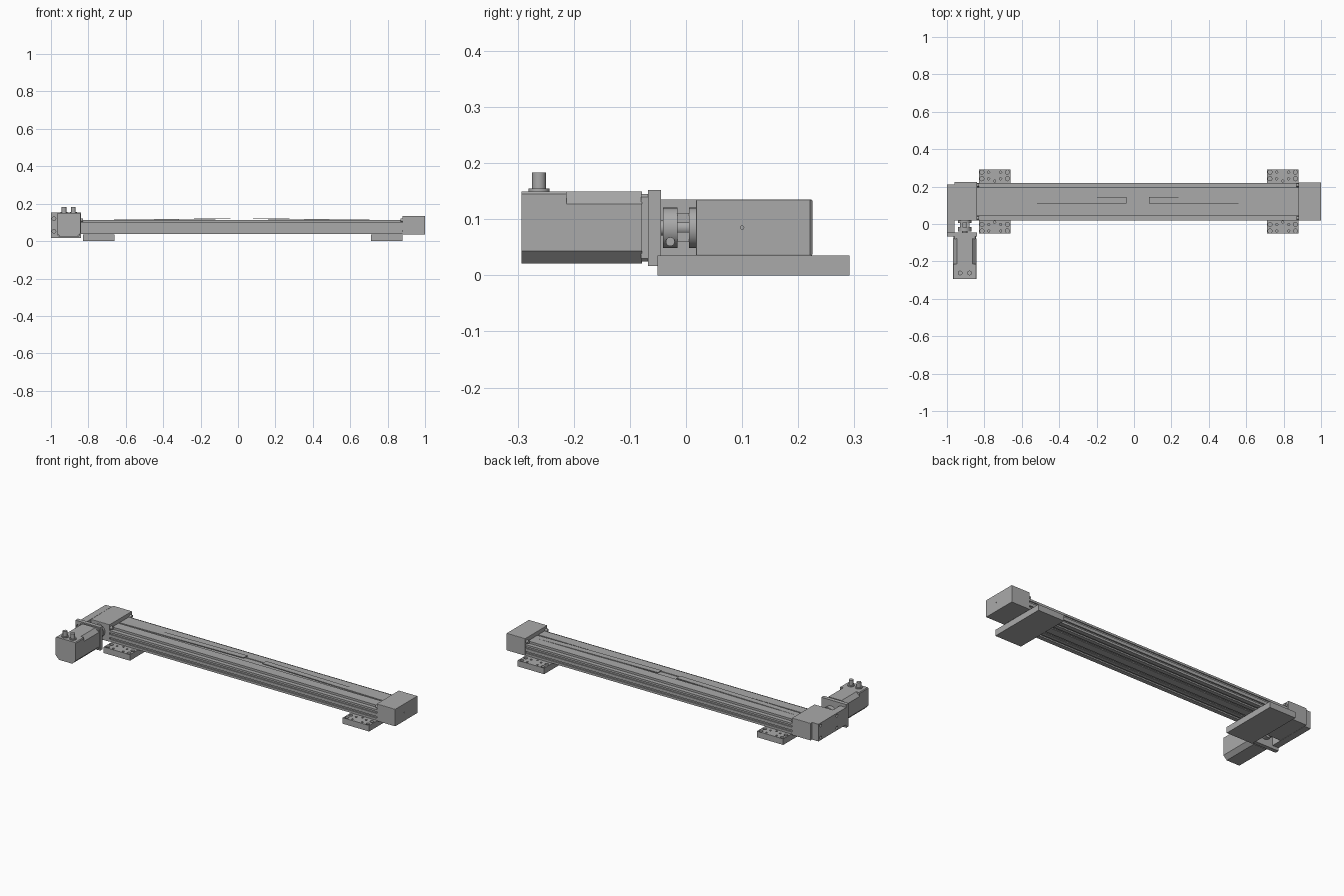
import bpy, bmesh, math
from mathutils import Matrix, Vector

cube = bpy.data.objects.get("Cube")
if cube:
    bpy.data.objects.remove(cube, do_unlink=True)


def make_material(name, value):
    mat = bpy.data.materials.new(name)
    mat.use_nodes = True
    colour = (value, value, value, 1)
    mat.diffuse_color = colour
    mat.node_tree.nodes["Principled BSDF"].inputs["Base Color"].default_value = colour
    return mat


GREY = make_material("aluminium grey", 0.4)
MID_Y = 0.12          # centre line of the rail
MOTOR_X, MOTOR_Z = -0.905, 0.085
AXES = {"x": Matrix.Rotation(math.pi / 2, 4, "Y"),
        "y": Matrix.Rotation(-math.pi / 2, 4, "X"),
        "z": Matrix.Identity(4)}


def finish(name, bm, smooth=False):
    bmesh.ops.recalc_face_normals(bm, faces=bm.faces)
    mesh = bpy.data.meshes.new(name)
    bm.to_mesh(mesh)
    bm.free()
    mesh.materials.append(GREY)
    obj = bpy.data.objects.new(name, mesh)
    bpy.context.collection.objects.link(obj)
    if smooth:
        bpy.ops.object.select_all(action="DESELECT")
        obj.select_set(True)
        bpy.context.view_layer.objects.active = obj
        bpy.ops.object.shade_smooth_by_angle(angle=math.radians(35))
    return obj


def box(name, x, y, z, bevel=0):
    """Box from (min, max) ranges."""
    bm = bmesh.new()
    bmesh.ops.create_cube(bm, size=1)
    for v in bm.verts:
        v.co = [(a + b) / 2 + c * (b - a) for (a, b), c in zip((x, y, z), v.co)]
    if bevel:
        bmesh.ops.bevel(bm, geom=bm.edges[:], offset=bevel, segments=2,
                        affect="EDGES", profile=0.5)
    return finish(name, bm)


def add_cylinder(bm, centre, radius, length, axis, sides=24):
    bmesh.ops.create_cone(bm, cap_ends=True, segments=sides, radius1=radius,
                          radius2=radius, depth=length,
                          matrix=Matrix.Translation(centre) @ AXES[axis])


def cylinders(name, centres, radius, length, axis):
    bm = bmesh.new()
    for c in centres:
        add_cylinder(bm, c, radius, length, axis)
    return finish(name, bm, True)


def extrude(name, points, direction, smooth=False):
    bm = bmesh.new()
    face = bm.faces.new([bm.verts.new(p) for p in points])
    result = bmesh.ops.extrude_face_region(bm, geom=[face])
    moved = [g for g in result["geom"] if isinstance(g, bmesh.types.BMVert)]
    bmesh.ops.translate(bm, verts=moved, vec=Vector(direction))
    return finish(name, bm, smooth)


def cut_holes(obj, holes, axis):
    """Cut (centre, radius, length) round holes out of an object."""
    bm = bmesh.new()
    for centre, radius, length in holes:
        add_cylinder(bm, centre, radius, length, axis, 16)
    cutter = finish("hole_cutter", bm)
    cutter.hide_render = True
    mod = obj.modifiers.new("holes", "BOOLEAN")
    mod.operation, mod.solver, mod.object = "DIFFERENCE", "EXACT", cutter
    bpy.context.view_layer.objects.active = obj
    bpy.ops.object.modifier_apply(modifier=mod.name)
    bpy.data.objects.remove(cutter, do_unlink=True)


# Slotted rail: half profile (distance from centre line, height), mirrored
half = [(0, .037), (.022, .037), (.022, .043), (.015, .043), (.015, .05),
        (.045, .05), (.045, .043), (.038, .043), (.038, .037), (.06, .037),
        (.06, .045), (.075, .045), (.075, .037), (.1, .037), (.1, .05),
        (.092, .05), (.092, .06), (.1, .06), (.1, .078), (.094, .078),
        (.094, .088), (.1, .088), (.1, .1), (.076, .1), (.076, .112),
        (.018, .112), (.018, .108), (0, .108)]
profile = half + [(-u, z) for u, z in reversed(half[1:-1])]
extrude("rail", [(-.84, MID_Y + u, z) for u, z in profile], (1.72, 0, 0))

# Cover bands rising gently toward the middle
for name, outer, inner in (("right_cover_band", -.84, -.04), ("left_cover_band", .88, .08)):
    extrude(name, [(outer, .11, .107), (outer, .11, .112), (inner, .11, .122),
                   (inner, .11, .118)], (0, .034, 0))

# End blocks with a rounded edge
idler = box("idler_end_block", (.88, 1), (.018, .222), (.035, .135), .002)
cut_holes(idler, [((1, .1, .085), .003, .02)], "x")
box("drive_end_block", (-.96, -.84), (.018, .225), (.035, .135), .002)

# Band clamp screws against the inner face of both blocks
for name, x in (("right_clamp_screw", -.835), ("left_clamp_screw", .875)):
    cylinders(name, [(x, MID_Y + s * .088, .113) for s in (-1, 1)], .009, .014, "x")

# Mounting plates with blind holes at both ends
for name, x in (("right_mounting_plate", -.745), ("left_mounting_plate", .795)):
    plate = box(name, (x - .085, x + .085), (-.051, .291), (0, .035))
    holes = []
    for sy in (-1, 1):
        holes.append(((x, MID_Y + sy * .11, .035), .006, .03))
        for sx in (-1, 1):
            for reach in (.122, .157):
                y = MID_Y + sy * reach
                holes.append(((x + sx * .068, y, .035), .011, .03))
                holes.append(((x + sx * .032, y, .035), .006, .03))
    cut_holes(plate, holes, "z")

# Side bracket joining the drive block to the motor flange
bracket = box("side_bracket", (-1, -.96), (-.046, .21), (.035, .135))
cut_holes(bracket, [((-1, y, z), .008, .02) for y in (.04, .19) for z in (.05, .12)], "x")

# Motor flange with corner holes
flange = box("motor_flange", (-1, -.84), (-.068, -.045), (.017, .152))
cut_holes(flange, [((-.984, -.068, z), .01, .02) for z in (.053, .12)], "y")


def motor_section(y, top, bottom, shrink=0):
    """Square section with chamfered upper and lower corners."""
    w = .064 - shrink
    side = [(w - bottom, -w), (w, bottom - w), (w, w - top), (w - top, w)]
    ring = side + [(-u, v) for u, v in reversed(side)]
    return [(MOTOR_X + u, y, MOTOR_Z + v) for u, v in ring]


# Motor: rear housing, waisted middle and front collar
extrude("motor_rear_housing", motor_section(-.293, .004, .022), (0, .08, 0))
extrude("motor_body", motor_section(-.213, .022, .022), (0, .135, 0))
extrude("motor_collar", motor_section(-.08, .005, .005, .004), (0, .013, 0))

# Cable sockets
sockets = [(MOTOR_X + s * .025, -.262) for s in (-1, 1)]
cylinders("socket_base", [(x, y, .15) for x, y in sockets], .019, .01, "z")
cylinders("socket_plug", [(x, y, .166) for x, y in sockets], .0125, .034, "z")

# Shaft coupling: two hubs, interlocking jaws and a clamp screw
cylinders("coupling_shaft", [(MOTOR_X, -.013, MOTOR_Z)], .014, .066, "y")
cylinders("motor_hub", [(MOTOR_X, -.028, MOTOR_Z)], .036, .026, "y")
cylinders("drive_hub", [(MOTOR_X, .012, MOTOR_Z)], .036, .014, "y")
for i in range(4):
    a = math.pi * (i / 2 + .25)
    cx, cz = MOTOR_X + .024 * math.cos(a), MOTOR_Z + .024 * math.sin(a)
    box("coupling_jaw", (cx - .009, cx + .009), (-.016, .006), (cz - .009, cz + .009))
cylinders("clamp_screw", [(MOTOR_X + .026, -.028, .06)], .008, .02, "x")
